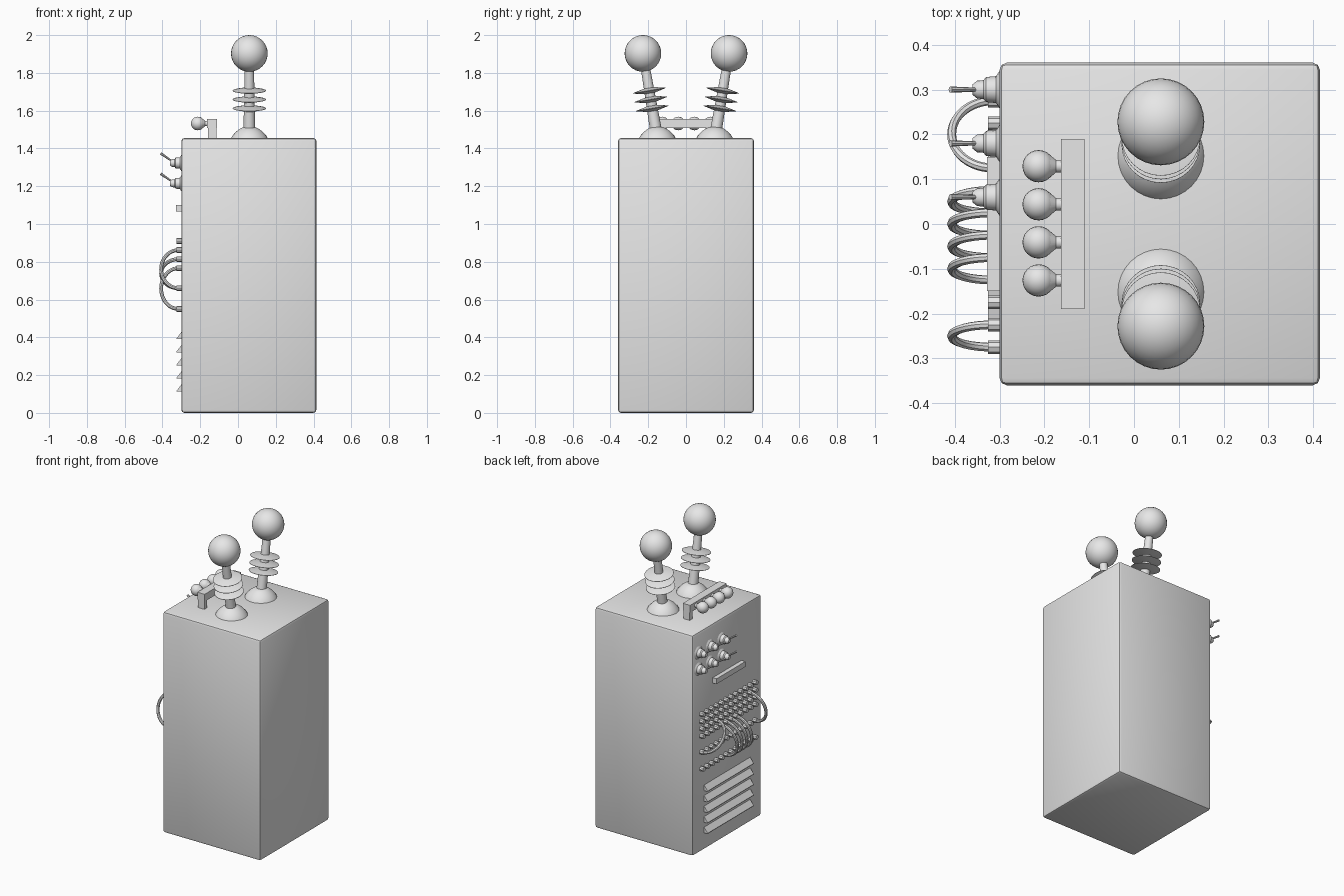
import bpy, bmesh, math
from mathutils import Vector

cube = bpy.data.objects.get("Cube")
if cube:
    bpy.data.objects.remove(cube, do_unlink=True)

grey = bpy.data.materials.new("plain grey")
grey.use_nodes = True
grey.diffuse_color = (0.8, 0.8, 0.8, 1)
grey.node_tree.nodes["Principled BSDF"].inputs["Base Color"].default_value = (0.8, 0.8, 0.8, 1)

SIDE = -0.30   # x of the control panel face
TOP = 1.455    # z of the cabinet top


def finish(name, bm, smooth=True):
    bmesh.ops.recalc_face_normals(bm, faces=bm.faces)
    mesh = bpy.data.meshes.new(name)
    bm.to_mesh(mesh)
    bm.free()
    mesh.materials.append(grey)
    ob = bpy.data.objects.new(name, mesh)
    bpy.context.collection.objects.link(ob)
    if smooth:
        bpy.ops.object.select_all(action='DESELECT')
        ob.select_set(True)
        bpy.context.view_layer.objects.active = ob
        bpy.ops.object.shade_smooth_by_angle(angle=math.radians(35))
    return ob


def add_box(bm, lo, hi):
    lo, hi = Vector(lo), Vector(hi)
    verts = bmesh.ops.create_cube(bm, size=1)["verts"]
    for v in verts:
        v.co = (lo + hi) / 2 + v.co * (hi - lo)


def add_lathe(bm, profile, origin, axis, sides=32):
    """Turn (radius, height) points around an axis."""
    turn = Vector((0, 0, 1)).rotation_difference(Vector(axis))
    rings = []
    for r, h in profile:
        ring = []
        for i in range(sides):
            a = math.tau * i / sides
            p = Vector((r * math.cos(a), r * math.sin(a), h))
            ring.append(bm.verts.new(Vector(origin) + turn @ p))
        rings.append(ring)
    for a, b in zip(rings, rings[1:]):
        for i in range(sides):
            j = (i + 1) % sides
            bm.faces.new((a[i], a[j], b[j], b[i]))
    bm.faces.new(rings[0])
    bm.faces.new(rings[-1])


def add_ball(bm, centre, radius, segments=32):
    verts = bmesh.ops.create_uvsphere(bm, u_segments=segments, v_segments=segments // 2, radius=radius)["verts"]
    bmesh.ops.translate(bm, verts=verts, vec=centre)


# Cabinet
bm = bmesh.new()
add_box(bm, (SIDE, -0.36, 0), (0.415, 0.36, TOP))
bmesh.ops.bevel(bm, geom=bm.edges[:], offset=0.016, segments=2, profile=0.5, affect='EDGES')
finish("cabinet", bm)

# Two leaning electrodes, each with a dome foot, a rod, three discs and a ball
FOOT = [(0.096, 0), (0.09, 0.012), (0.07, 0.034), (0.048, 0.05), (0.03, 0.058)]
DISC = [(0.03, -0.014), (0.088, -0.001), (0.088, 0.001), (0.03, 0.014)]
for name, s in (("front", -1), ("back", 1)):
    foot = Vector((0.06, s * 0.152, TOP))
    ball = Vector((0.06, s * 0.228, 1.903))
    lean = (ball - foot).normalized()
    bm = bmesh.new()
    add_lathe(bm, FOOT, foot, (0, 0, 1))
    finish(name + "_electrode_foot", bm)
    bm = bmesh.new()
    add_lathe(bm, [(0.032, 0), (0.024, 0.4)], foot, lean, 24)
    finish(name + "_electrode_rod", bm)
    bm = bmesh.new()
    for z in (1.612, 1.659, 1.706):
        add_lathe(bm, DISC, foot + lean * (z - TOP) / lean.z, lean)
    finish(name + "_electrode_discs", bm)
    bm = bmesh.new()
    add_ball(bm, ball, 0.097)
    finish(name + "_electrode_ball", bm)

# Lamp rail on two legs
bm = bmesh.new()
add_box(bm, (-0.163, -0.19, 1.507), (-0.11, 0.19, 1.555))
for s in (-1, 1):
    add_box(bm, (-0.16, s * 0.175 - 0.015, TOP - 0.005), (-0.113, s * 0.175 + 0.015, 1.507))
finish("lamp_rail", bm, smooth=False)

# Four lamps
bm = bmesh.new()
for i in range(4):
    y = 0.129 - i * 0.085
    add_ball(bm, (-0.213, y, 1.532), 0.036, 24)
    add_lathe(bm, [(0.014, 0), (0.014, 0.012), (0.027, 0.028)], (-0.162, y, 1.532), (-1, 0, 0), 24)
finish("lamps", bm)

# Toggle switches
BODY = [(0.042, 0), (0.03, 0.008), (0.028, 0.03), (0.021, 0.036), (0.02, 0.05), (0.012, 0.06)]
bm = bmesh.new()
for z in (1.215, 1.323):
    for y in (0.06, 0.18, 0.30):
        add_lathe(bm, BODY, (SIDE, y, z), (-1, 0, 0), 16)
        add_lathe(bm, [(0.004, 0), (0.007, 0.085)], (SIDE - 0.04, y, z + 0.003), (-0.82, 0, 0.57), 8)
finish("toggle_switches", bm)

# Label bar
bm = bmesh.new()
add_box(bm, (SIDE - 0.028, -0.15, 1.065), (SIDE + 0.01, 0.15, 1.1))
finish("label_bar", bm, smooth=False)

# Patch sockets
COLUMNS = [-0.275 + 0.05 * i for i in range(12)]
bm = bmesh.new()
for z in (0.91, 0.862, 0.814, 0.766, 0.66, 0.55):
    for y in COLUMNS:
        add_lathe(bm, [(0.015, 0), (0.015, 0.026)], (SIDE, y, z), (-1, 0, 0), 8)
finish("patch_sockets", bm)

# Patch cables, half loops from an upper socket to a lower one: (y, z, y, z)
CABLES = [(-0.225, 0.862, -0.275, 0.66), (0.125, 0.814, 0.275, 0.66)]
CABLES += [(y, 0.766, y - 0.05, 0.55) for y in (0.075, 0.025, -0.025, -0.075)]
bm = bmesh.new()
for y0, z0, y1, z1 in CABLES:
    steps, sides, r = 24, 8, 0.01
    a, b = Vector((SIDE - 0.015, y0, z0)), Vector((SIDE - 0.015, y1, z1))
    mid, half = (a + b) / 2, (a - b) / 2
    out = Vector((-0.092, 0, 0))
    normal = half.cross(out).normalized()
    rings = []
    for k in range(steps + 1):
        t = math.pi * k / steps
        p = mid + half * math.cos(t) + out * math.sin(t)
        tangent = (out * math.cos(t) - half * math.sin(t)).normalized()
        across = tangent.cross(normal)
        rings.append([bm.verts.new(p + r * (normal * math.cos(u) + across * math.sin(u)))
                      for u in (math.tau * i / sides for i in range(sides))])
    for p, q in zip(rings, rings[1:]):
        for i in range(sides):
            j = (i + 1) % sides
            bm.faces.new((p[i], p[j], q[j], q[i]))
    bm.faces.new(rings[0])
    bm.faces.new(rings[-1])
finish("patch_cables", bm)

# Wedge-shaped vent louvres
bm = bmesh.new()
for i in range(5):
    z = 0.112 + i * 0.0695
    ends = [[bm.verts.new((x, y, h)) for x, h in
             ((SIDE + 0.005, z), (SIDE - 0.026, z), (SIDE - 0.026, z + 0.004), (SIDE + 0.005, z + 0.044))]
            for y in (-0.24, 0.24)]
    for j in range(4):
        k = (j + 1) % 4
        bm.faces.new((ends[0][j], ends[0][k], ends[1][k], ends[1][j]))
    for end in ends:
        bm.faces.new(end)
finish("vent_louvres", bm, smooth=False)
